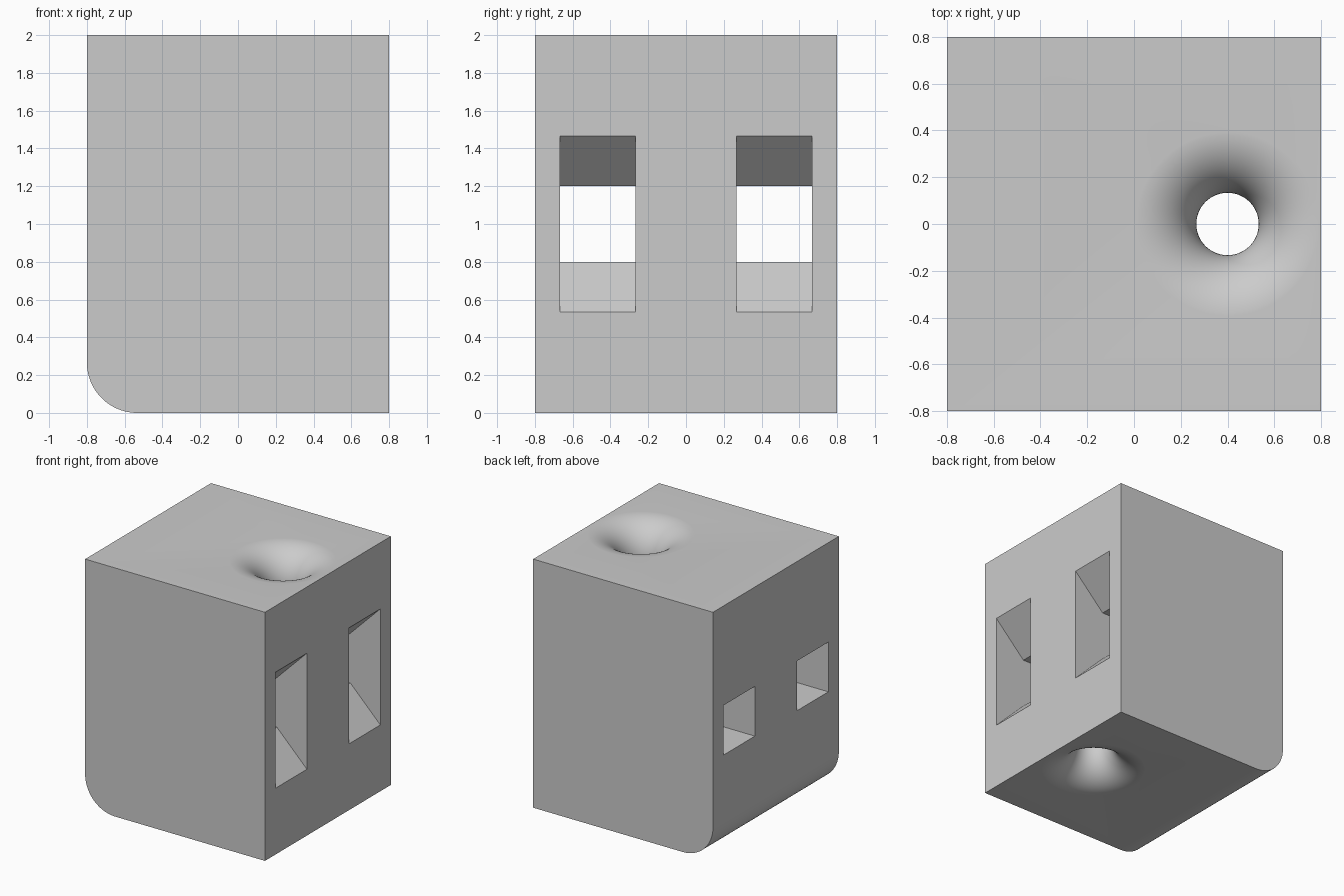
import bpy, bmesh, math

cube = bpy.data.objects.get("Cube")
if cube:
    bpy.data.objects.remove(cube, do_unlink=True)

U = 2 / 15            # design unit: the block is 12 x 12 x 15 units
W, H = 6 * U, 15 * U  # half width and height
R = 2 * U             # fillet radius and slot chamfer

grey = bpy.data.materials.new("light grey")
grey.use_nodes = True
grey.diffuse_color = (0.6, 0.6, 0.6, 1)
grey.node_tree.nodes["Principled BSDF"].inputs["Base Color"].default_value = (0.6, 0.6, 0.6, 1)


def finish(name, bm):
    bmesh.ops.recalc_face_normals(bm, faces=bm.faces)
    mesh = bpy.data.meshes.new(name)
    bm.to_mesh(mesh)
    bm.free()
    mesh.materials.append(grey)
    obj = bpy.data.objects.new(name, mesh)
    bpy.context.collection.objects.link(obj)
    return obj


def extrude_y(name, profile, y0, y1):
    """Prism with an x-z profile between two y positions."""
    bm = bmesh.new()
    face = bm.faces.new([bm.verts.new((x, y0, z)) for x, z in profile])
    out = bmesh.ops.extrude_face_region(bm, geom=[face])
    top = [v for v in out["geom"] if isinstance(v, bmesh.types.BMVert)]
    bmesh.ops.translate(bm, verts=top, vec=(0, y1 - y0, 0))
    return finish(name, bm)


def lathe_z(name, profile, cx, steps=96):
    """Closed solid turned round a vertical axis at x = cx."""
    bm = bmesh.new()
    rings = []
    for r, z in profile:
        rings.append([bm.verts.new((cx + r * math.cos(math.tau * i / steps),
                                    r * math.sin(math.tau * i / steps), z))
                      for i in range(steps)])
    for a, b in zip(rings, rings[1:]):
        for i in range(steps):
            j = (i + 1) % steps
            bm.faces.new((a[i], a[j], b[j], b[i]))
    bm.faces.new(rings[0])
    bm.faces.new(rings[-1])
    return finish(name, bm)


# Block with one rounded lower edge
corner = [(-W + R - R * math.sin(a), R - R * math.cos(a))
          for a in (math.pi / 2 * i / 24 for i in range(25))]
block = extrude_y("block", corner + [(-W, H), (W, H), (W, 0)], -W, W)

# Vertical round hole, flared at both ends by a fillet
flare = []
for i in range(20):
    a = math.pi / 2 * i / 20
    flare.append((U + R * (1 - math.cos(a)), H - R + R * math.sin(a)))
flare += [(U + R, H + 0.0005), (U + R, H + 0.1)]
bottom = [(r, H - z) for r, z in reversed(flare)]
cutters = [lathe_z("round_hole_cutter", bottom + flare, 3 * U)]

# Two slots along x, chamfered wide on the left side
over = 0.1
slot = [(-W - over, 6 * U), (W - R, 6 * U), (W + over, 4 * U - over),
        (W + over, 11 * U + over), (W - R, 9 * U), (-W - over, 9 * U)]
for y in (-5 * U, 2 * U):
    cutters.append(extrude_y("slot_cutter", slot, y, y + 3 * U))

# Cut the openings, then smooth the round parts
bpy.ops.object.select_all(action="DESELECT")
bpy.context.view_layer.objects.active = block
block.select_set(True)
for cutter in cutters:
    cutter.hide_render = True
    mod = block.modifiers.new("cut", "BOOLEAN")
    mod.operation = "DIFFERENCE"
    mod.solver = "EXACT"
    mod.object = cutter
    bpy.ops.object.modifier_apply(modifier=mod.name)
    bpy.data.objects.remove(cutter, do_unlink=True)
bpy.ops.object.shade_smooth_by_angle(angle=math.radians(30))
